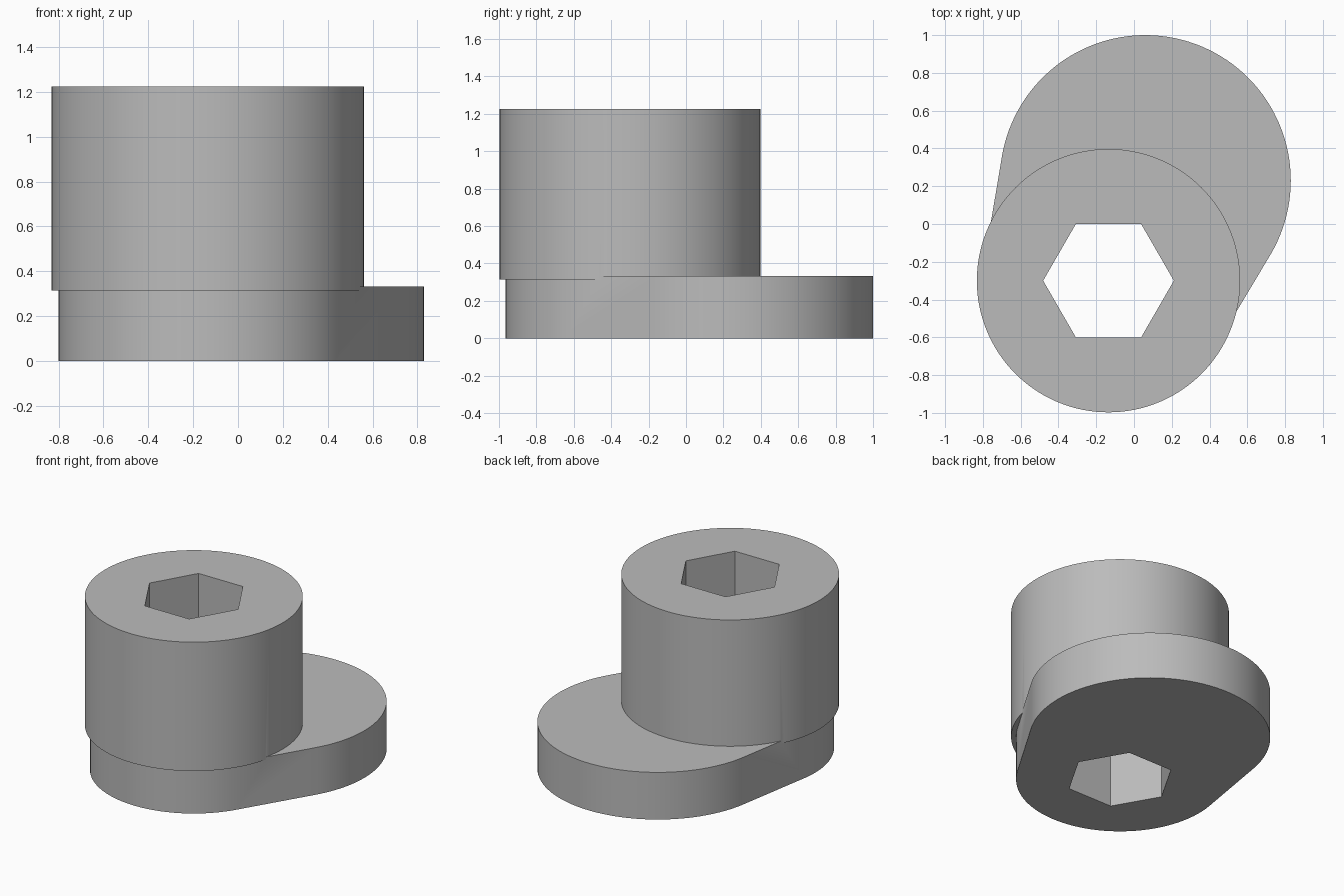
import bpy
import bmesh
import math
from mathutils import Vector

cube = bpy.data.objects.get("Cube")
if cube:
    bpy.data.objects.remove(cube, do_unlink=True)

HEAD = Vector((-0.135, -0.30))   # axis of the boss and hex socket
LOBE = Vector((0.06, 0.23))      # axis of the offset base lobe
BASE_R, LOBE_R, BOSS_R = 0.665, 0.77, 0.697

grey = bpy.data.materials.new("plain grey")
grey.use_nodes = True
colour = (0.5, 0.5, 0.5, 1)
grey.diffuse_color = colour
grey.node_tree.nodes["Principled BSDF"].inputs["Base Color"].default_value = colour


def arc(centre, radius, start, end, steps):
    angles = [start + (end - start) * i / steps for i in range(steps + 1)]
    return [centre + radius * Vector((math.cos(a), math.sin(a))) for a in angles]


def extrude_profile(name, points, bottom, top):
    bm = bmesh.new()
    face = bm.faces.new([bm.verts.new((p.x, p.y, bottom)) for p in points])
    result = bmesh.ops.extrude_face_region(bm, geom=[face])
    verts = [g for g in result["geom"] if isinstance(g, bmesh.types.BMVert)]
    bmesh.ops.translate(bm, verts=verts, vec=(0, 0, top - bottom))
    bmesh.ops.recalc_face_normals(bm, faces=bm.faces)
    mesh = bpy.data.meshes.new(name)
    bm.to_mesh(mesh)
    bm.free()
    mesh.materials.append(grey)
    obj = bpy.data.objects.new(name, mesh)
    bpy.context.collection.objects.link(obj)
    return obj


# Base plate: two circles joined by their outer tangents
axis = LOBE - HEAD
heading = math.atan2(axis.y, axis.x)
spread = math.acos((BASE_R - LOBE_R) / axis.length)
outline = arc(LOBE, LOBE_R, heading - spread, heading + spread, 72)
outline += arc(HEAD, BASE_R, heading + spread, heading - spread + math.tau, 56)
base = extrude_profile("cam_base", outline, 0, 0.333)

# Round boss, slightly wider than the base beneath it
boss = extrude_profile("cam_boss", arc(HEAD, BOSS_R, 0, math.tau, 128)[:-1], 0.315, 1.225)

# Hexagonal through socket
hexagon = arc(HEAD, 0.346, 0, math.tau, 6)[:-1]
cutter = extrude_profile("socket_cutter", hexagon, -0.2, 1.5)

# Join the solids and cut the socket
for other, operation in ((boss, "UNION"), (cutter, "DIFFERENCE")):
    mod = base.modifiers.new(operation.lower(), "BOOLEAN")
    mod.operation = operation
    mod.solver = "EXACT"
    mod.object = other
bpy.ops.object.select_all(action="DESELECT")
bpy.context.view_layer.objects.active = base
base.select_set(True)
for mod in list(base.modifiers):
    bpy.ops.object.modifier_apply(modifier=mod.name)
for helper in (boss, cutter):
    bpy.data.objects.remove(helper, do_unlink=True)
base.name = "eccentric_socket_cam"
bpy.ops.object.shade_smooth_by_angle(angle=math.radians(30))
